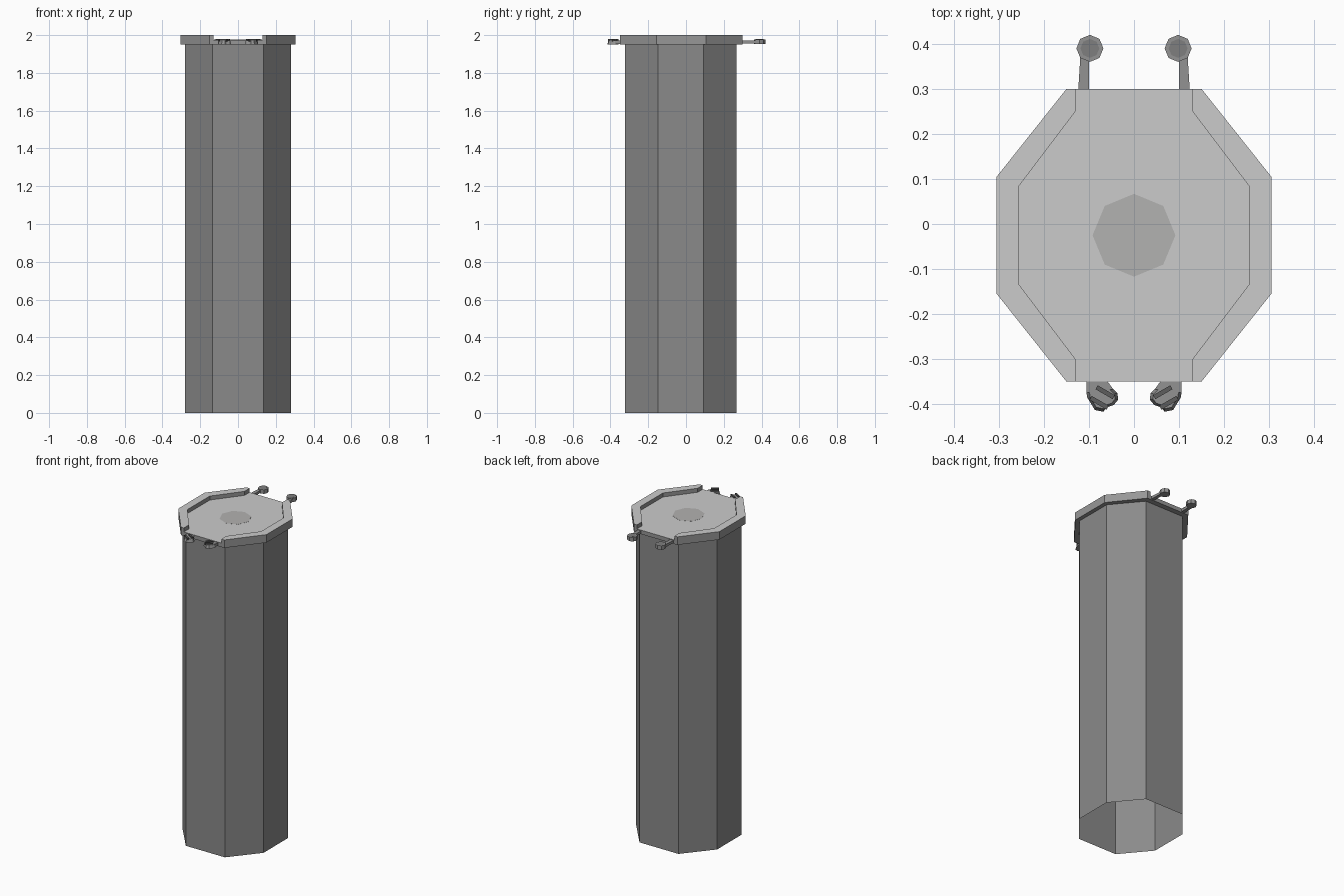
import bpy, bmesh, math
from mathutils import Matrix, Vector

if "Cube" in bpy.data.objects:
    bpy.data.objects.remove(bpy.data.objects["Cube"])


def material(name, c):
    m = bpy.data.materials.new(name)
    m.diffuse_color = (*c, 1)
    m.use_nodes = True
    m.node_tree.nodes["Principled BSDF"].inputs["Base Color"].default_value = m.diffuse_color
    return m


def finish(name, bm, side_mat, top_mat=None):
    """Makes the object; upward faces may get their own material."""
    bmesh.ops.recalc_face_normals(bm, faces=bm.faces)
    if top_mat:
        for f in bm.faces:
            f.normal_update()
            f.material_index = int(f.normal.z > .9)
    me = bpy.data.meshes.new(name)
    bm.to_mesh(me)
    bm.free()
    ob = bpy.data.objects.new(name, me)
    bpy.context.collection.objects.link(ob)
    me.materials.append(side_mat)
    if top_mat:
        me.materials.append(top_mat)
    return ob


def prism(name, pts, z0, z1, side=1, mat=None, top=None, top_mat=None):
    """Extruded outline; side=-1 mirrors it, top gives a different upper outline."""
    bm = bmesh.new()
    lo = [bm.verts.new((x * side, y, z0)) for x, y in pts]
    hi = [bm.verts.new((x * side, y, z1)) for x, y in (top or pts)]
    n = len(pts)
    bm.faces.new(lo)
    bm.faces.new(hi)
    for i in range(n):
        bm.faces.new((lo[i], lo[(i + 1) % n], hi[(i + 1) % n], hi[i]))
    return finish(name, bm, mat, top_mat)


def mirrored(half):
    return half + [(-x, y) for x, y in reversed(half)]


def ring(cx, cy, r, n=8):
    return [(cx + r * math.cos(i * math.tau / n),
             cy + r * math.sin(i * math.tau / n)) for i in range(n)]


column_mat = material("column_grey", (.255, .255, .255))
edge_mat = material("edge_grey", (.31, .31, .31))
kerb_mat = material("kerb_grey", (.59, .59, .59))
plate_mat = material("plate_grey", (.545, .535, .52))
disc_mat = material("disc_grey", (.45, .445, .44))
metal_mat = material("metal_grey", (.29, .29, .29))
dark_mat = material("dark_metal", (.11, .11, .11))

# Hollow eight-sided column, open at the bottom
bm = bmesh.new()
outline = mirrored([(.135, -.323), (.28, -.148), (.28, .092), (.135, .267)])
lo = [bm.verts.new((x, y, 0)) for x, y in outline]
hi = [bm.verts.new((x, y, 1.95)) for x, y in outline]
for i in range(8):
    j = (i + 1) % 8
    bm.faces.new((lo[i], lo[j], hi[j], hi[i]))
finish("column", bm, column_mat)

# Floor plate with a darker disc in the middle
prism("floor_plate", mirrored([(.13, -.35), (.13, -.30), (.255, -.135),
                               (.255, .085), (.13, .25), (.13, .30)]),
      1.95, 1.975, mat=edge_mat, top_mat=plate_mat)
prism("centre_disc", ring(0, -.025, .092), 1.97, 1.9755, mat=disc_mat)

for s, tag in ((1, "right"), (-1, "left")):
    # Raised kerb around each side
    prism(f"kerb_{tag}", [(.13, -.35), (.15, -.35), (.305, -.155), (.305, .105),
                          (.15, .30), (.13, .30), (.13, .25), (.255, .085),
                          (.255, -.135), (.13, -.30)], 1.95, 2.0, s,
          mat=edge_mat, top_mat=kerb_mat)

    # Rear coupling pin: arm and octagonal knob with a darker centre
    prism(f"pin_arm_{tag}", [(.10, .295), (.124, .295), (.119, .375), (.10, .375)],
          1.955, 1.971, s, mat=metal_mat)
    prism(f"pin_knob_{tag}", ring(.098, .39, .030), 1.953, 1.978, s, mat=metal_mat)
    prism(f"pin_centre_{tag}", ring(.098, .39, .021), 1.970, 1.9785, s,
          mat=material("pin_centre_grey", (.21, .21, .21)))

    # Front coupling socket: short arm, sloped cup and dark lips
    prism(f"socket_arm_{tag}", [(.062, -.345), (.105, -.345), (.105, -.375), (.046, -.367)],
          1.953, 1.972, s, mat=metal_mat)
    base = [(.106, -.372), (.104, -.385), (.087, -.413), (.068, -.417),
            (.060, -.407), (.045, -.402), (.035, -.390), (.037, -.376), (.055, -.358)]
    top = [(.07 + (x - .07) * .8, -.383 + (y + .383) * .8) for x, y in base]
    prism(f"socket_cup_{tag}", base, 1.951, 1.972, s, mat=metal_mat, top=top)
    for k, d in enumerate((-.015, .012)):
        bm = bmesh.new()
        bmesh.ops.create_cube(bm, size=1)
        rot = Matrix.Rotation(s * math.radians(30), 4, 'Z')
        pos = Vector((.07 * s, -.384, 1.973)) + rot @ Vector((0, d, 0))
        bm.transform(Matrix.Translation(pos) @ rot @ Matrix.Diagonal((.044, .010, .012, 1)))
        finish(f"socket_lip_{k}_{tag}", bm, dark_mat)
